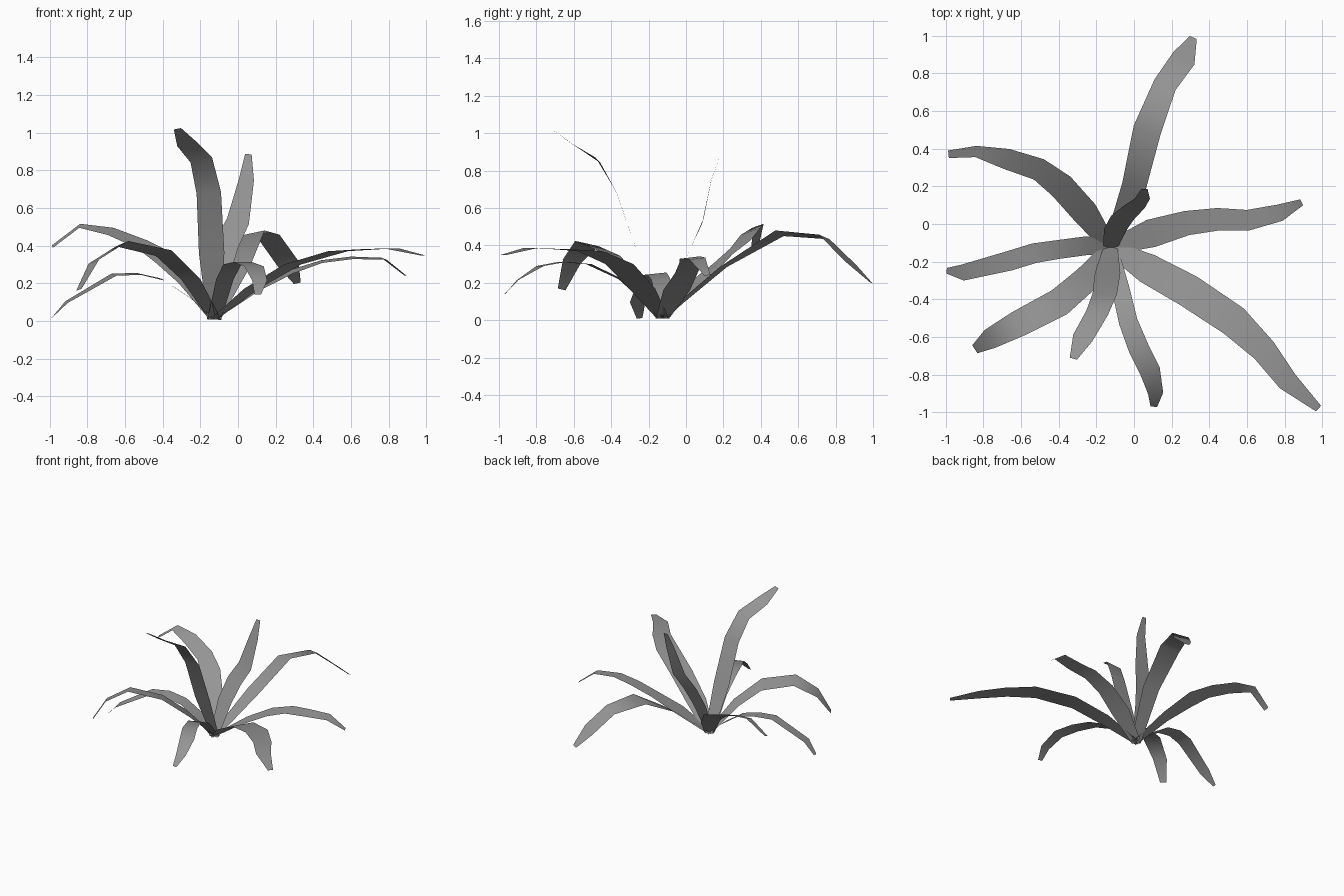
import bpy
from mathutils import Vector

CROWN = Vector((-0.125, -0.125, 0.0))
GREY = bpy.data.materials.new("leaf_grey")
GREY.diffuse_color = (0.3, 0.3, 0.3, 1)


def leaf(name, tilt, spine):
    """Flat ribbon along (x, y, z, width) stations, starting at the crown.
    tilt raises the right-hand edge; None keeps the blade edge-on to the x axis."""
    d = (Vector(spine[0][:2]) - CROWN.xy).normalized()
    root = CROWN.xy - d * 0.005
    stations = [(root.x, root.y, 0.008, 0.075)] + spine
    pts = [Vector(s[:3]) for s in stations]
    verts = []
    for i, p in enumerate(pts):
        t = (pts[min(i + 1, len(pts) - 1)] - pts[max(i - 1, 0)]).normalized()
        if tilt is None:
            side = t.cross(Vector((0, -t.z, t.y))).normalized()
            side *= 1 if t.y > 0 else -1
        else:
            side = Vector((t.y, -t.x, 0)).normalized()
            side.z = tilt if i > 1 else 0
        side *= stations[i][3] / 2
        verts += [p - side, p + side]
    faces = [(2 * i, 2 * i + 1, 2 * i + 3, 2 * i + 2) for i in range(len(pts) - 1)]
    me = bpy.data.meshes.new(name)
    me.from_pydata(verts, [], faces)
    me.shade_smooth()
    me.materials.append(GREY)
    bpy.context.collection.objects.link(bpy.data.objects.new(name, me))


# Arching leaves around the crown
leaf("back_leaf", 0.2, [
    (0.0, 0.2, 0.285, 0.13), (0.07, 0.5, 0.465, 0.15), (0.165, 0.74, 0.445, 0.125),
    (0.265, 0.88, 0.305, 0.13), (0.315, 0.99, 0.2, 0.04)])
leaf("back_left_leaf", 0.35, [
    (-0.26, 0.06, 0.2, 0.14), (-0.385, 0.2, 0.33, 0.14), (-0.505, 0.29, 0.405, 0.12),
    (-0.675, 0.345, 0.475, 0.11), (-0.84, 0.385, 0.505, 0.06), (-0.985, 0.37, 0.395, 0.04)])
leaf("left_leaf", 0.1, [
    (-0.25, -0.115, 0.12, 0.1), (-0.4, -0.135, 0.22, 0.1), (-0.53, -0.155, 0.25, 0.105),
    (-0.66, -0.195, 0.245, 0.105), (-0.91, -0.258, 0.1, 0.085), (-0.995, -0.248, 0.01, 0.03)])
leaf("front_left_leaf", -0.2, [
    (-0.25, -0.29, 0.22, 0.14), (-0.395, -0.415, 0.36, 0.15), (-0.615, -0.53, 0.41, 0.14),
    (-0.765, -0.61, 0.315, 0.11), (-0.845, -0.665, 0.165, 0.05)])
leaf("tall_front_leaf", None, [
    (-0.14, -0.26, 0.36, 0.135), (-0.155, -0.37, 0.68, 0.13), (-0.195, -0.47, 0.855, 0.12),
    (-0.272, -0.605, 0.94, 0.11), (-0.322, -0.715, 1.02, 0.04)])
leaf("front_leaf", 0.0, [
    (-0.07, -0.35, 0.22, 0.095), (-0.03, -0.52, 0.3, 0.1), (0.025, -0.66, 0.312, 0.11),
    (0.085, -0.78, 0.29, 0.11), (0.115, -0.9, 0.215, 0.08), (0.105, -0.97, 0.14, 0.035)])
leaf("front_right_leaf", 0.0, [
    (0.07, -0.235, 0.17, 0.16), (0.29, -0.355, 0.3, 0.175), (0.53, -0.515, 0.37, 0.17),
    (0.69, -0.67, 0.38, 0.135), (0.815, -0.835, 0.385, 0.11), (0.98, -0.98, 0.348, 0.04)])
leaf("right_leaf", -0.12, [
    (0.09, -0.05, 0.16, 0.15), (0.28, 0.005, 0.26, 0.13), (0.445, 0.025, 0.315, 0.12),
    (0.605, 0.02, 0.335, 0.11), (0.775, 0.06, 0.33, 0.09), (0.89, 0.115, 0.24, 0.035)])
leaf("tall_back_leaf", None, [
    (-0.1, -0.03, 0.26, 0.12), (-0.06, 0.035, 0.41, 0.13), (0.0, 0.09, 0.53, 0.12),
    (0.045, 0.135, 0.75, 0.08), (0.055, 0.185, 0.885, 0.035)])
